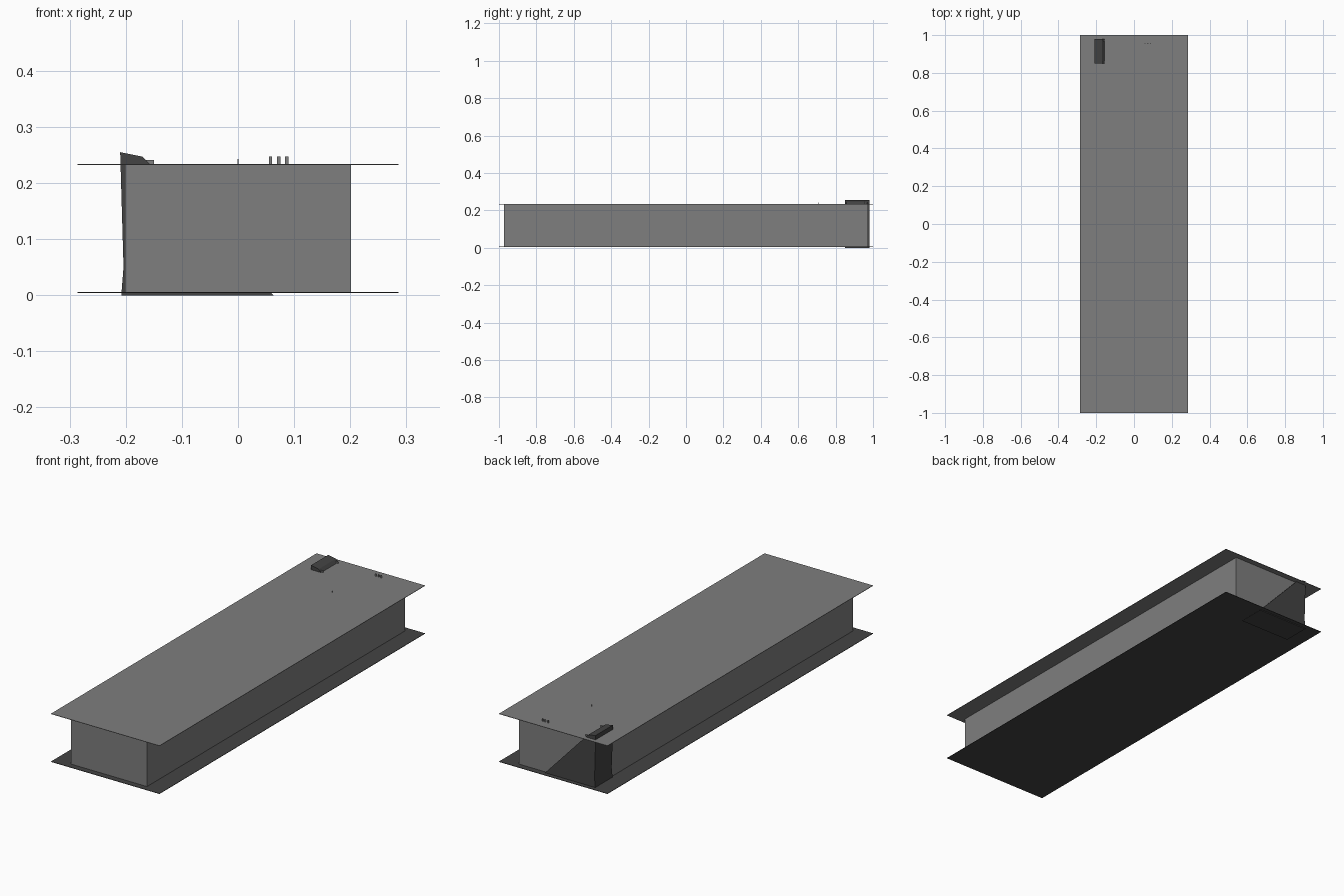
import bpy, bmesh

if "Cube" in bpy.data.objects:
    bpy.data.objects.remove(bpy.data.objects["Cube"])

def material(name, grey):
    m = bpy.data.materials.new(name)
    m.diffuse_color = (grey, grey, grey, 1)
    m.use_nodes = True
    m.node_tree.nodes["Principled BSDF"].inputs["Base Color"].default_value = m.diffuse_color
    return m

MID = material("mid_grey", 0.21)
DARK = material("dark_grey", 0.057)

def mesh_object(name, bm, mat):
    bmesh.ops.recalc_face_normals(bm, faces=bm.faces)
    me = bpy.data.meshes.new(name)
    bm.to_mesh(me)
    bm.free()
    me.materials.append(mat)
    ob = bpy.data.objects.new(name, me)
    bpy.context.collection.objects.link(ob)
    return ob

def box(name, x0, x1, y0, y1, z0, z1, mat=MID):
    bm = bmesh.new()
    bmesh.ops.create_cube(bm, size=1)
    for v in bm.verts:
        v.co.x = x0 + (v.co.x + 0.5) * (x1 - x0)
        v.co.y = y0 + (v.co.y + 0.5) * (y1 - y0)
        v.co.z = z0 + (v.co.z + 0.5) * (z1 - z0)
    return mesh_object(name, bm, mat)

def extrude_profile(name, pts, y0, y1, mat):
    bm = bmesh.new()
    face = bm.faces.new([bm.verts.new((x, y0, z)) for x, z in pts])
    new = bmesh.ops.extrude_face_region(bm, geom=[face])["geom"]
    for v in new:
        if isinstance(v, bmesh.types.BMVert):
            v.co.y = y1
    # cap the starting side if the extrusion removed it
    bmesh.ops.holes_fill(bm, edges=[e for e in bm.edges if e.is_boundary])
    return mesh_object(name, bm, mat)

# Long body between the two overhanging plates
box("body", -0.201, 0.201, -0.972, 0.972, 0.005, 0.233)
box("bottom_plate", -0.286, 0.286, -1, 1, 0.004, 0.006, DARK)
box("top_plate", -0.286, 0.286, -1, 1, 0.232, 0.234)

# Wedge block through the back left corner, its top standing above the plate
extrude_profile("corner_wedge", [
    (-0.21, 0.255), (-0.17, 0.247), (-0.157, 0.234), (0.058, 0.005),
    (0.063, 0.0), (-0.208, 0.0), (-0.204, 0.05)], 0.85, 0.98, DARK)

# Small lugs at the ends of the wedge top
for i, y in enumerate((0.855, 0.968)):
    box(f"wedge_lug_{i + 1}", -0.17, -0.15, y, y + 0.004, 0.234, 0.241)

# Row of three studs near the back edge
for i in range(3):
    x = 0.055 + i * 0.0145
    box(f"stud_{i + 1}", x, x + 0.006, 0.954, 0.956, 0.234, 0.247)

# Thin centre pin
box("centre_pin", -0.0005, 0.0005, 0.709, 0.71, 0.234, 0.243)
